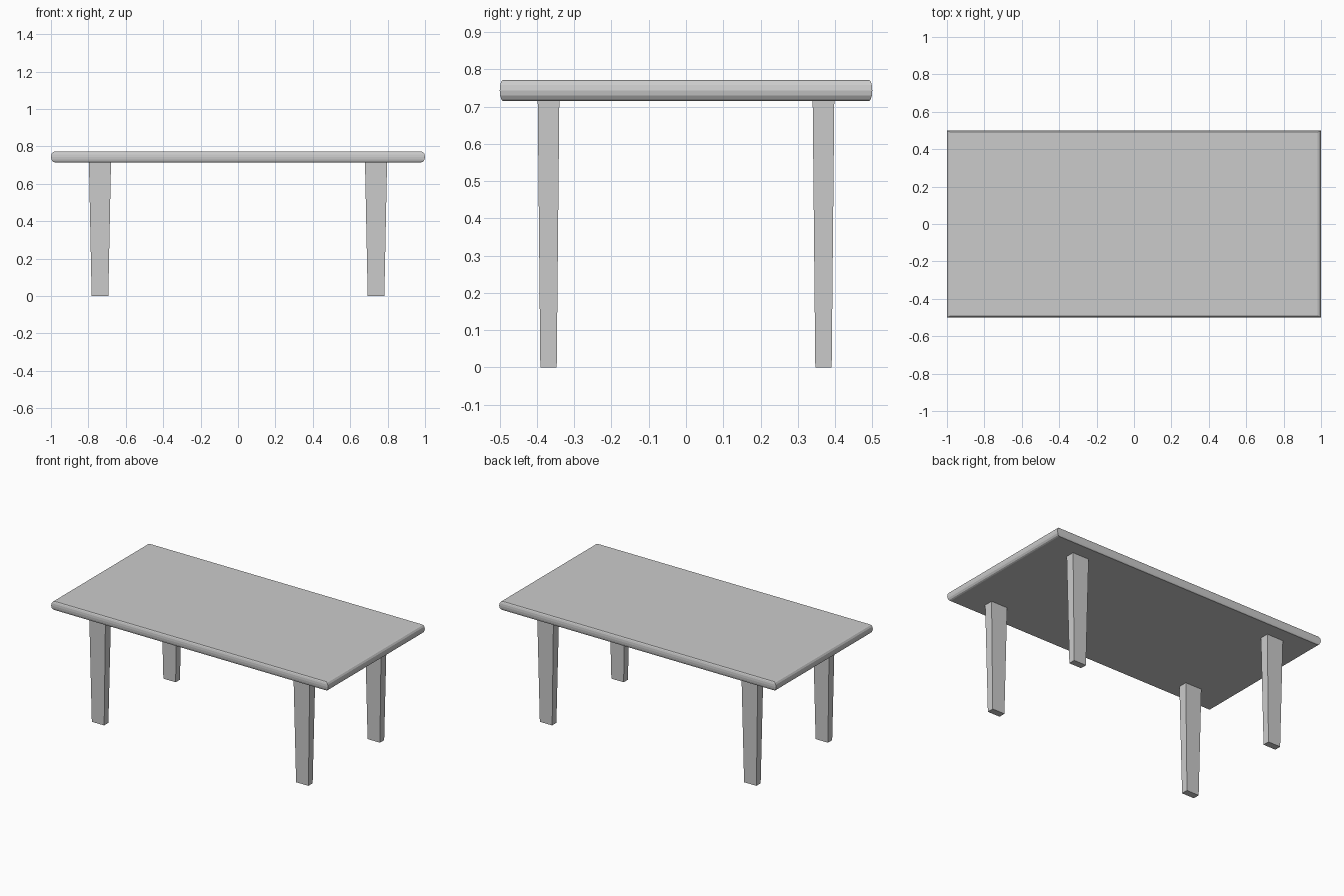
import bpy, bmesh, math

if "Cube" in bpy.data.objects:
    bpy.data.objects.remove(bpy.data.objects["Cube"])


def loft_rects(name, rings):
    """Solid lofted through rectangles given as (cx, cy, half_x, half_y, z)."""
    bm = bmesh.new()
    loops = []
    for cx, cy, hx, hy, z in rings:
        loops.append([bm.verts.new((cx + sx * hx, cy + sy * hy, z))
                      for sx, sy in ((-1, -1), (1, -1), (1, 1), (-1, 1))])
    for low, high in zip(loops, loops[1:]):
        for i in range(4):
            j = (i + 1) % 4
            bm.faces.new((low[i], low[j], high[j], high[i]))
    bm.faces.new(loops[0][::-1])
    bm.faces.new(loops[-1])
    mesh = bpy.data.meshes.new(name)
    bm.to_mesh(mesh)
    bm.free()
    obj = bpy.data.objects.new(name, mesh)
    bpy.context.collection.objects.link(obj)
    return obj


# Table top with a rounded rim of six facets
MID, HALF, SEGMENTS = 0.7435, 0.0285, 6
INSET_X, INSET_Y = 0.018, 0.009
rings = []
for k in range(SEGMENTS + 1):
    a = -math.pi / 2 + math.pi * k / SEGMENTS
    inset = 1 - math.cos(a)
    rings.append((0, 0, 1 - INSET_X * inset, 0.5 - INSET_Y * inset,
                  MID + HALF * math.sin(a)))
loft_rects("table_top", rings)

# Four legs tapering towards the floor
for side, sx in (("left", -1), ("right", 1)):
    for end, sy in (("front", -1), ("back", 1)):
        cx, cy = sx * 0.738, sy * 0.369
        loft_rects(f"{end}_{side}_leg", [(cx, cy, 0.0445, 0.022, 0),
                                         (cx, cy, 0.059, 0.029, 0.717)])
